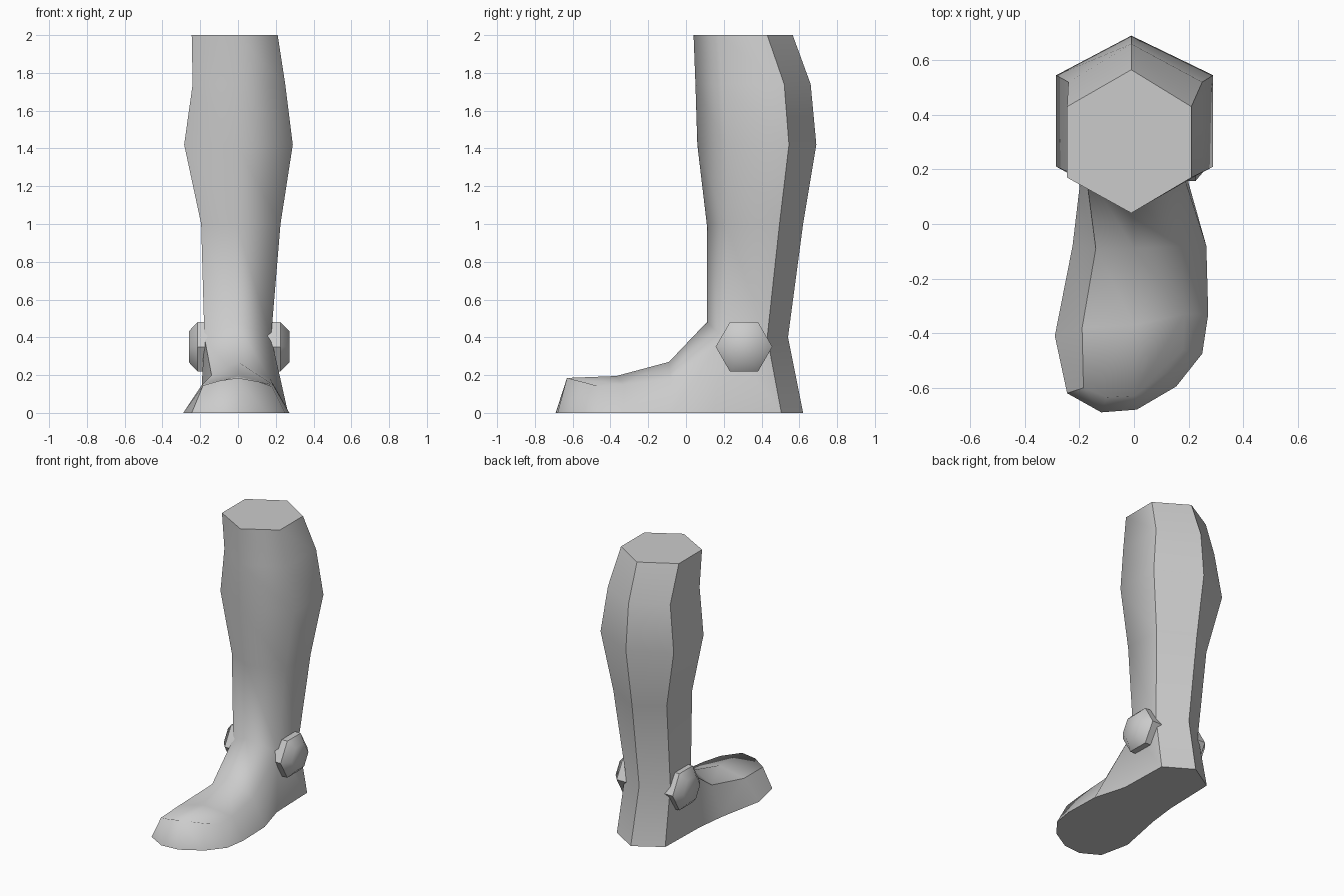
import bpy, bmesh, math
from mathutils import Vector

cube = bpy.data.objects.get("Cube")
if cube:
    bpy.data.objects.remove(cube, do_unlink=True)

mat = bpy.data.materials.new("light_grey")
mat.use_nodes = True
GREY = (0.6, 0.6, 0.6, 1)
mat.diffuse_color = GREY
mat.node_tree.nodes["Principled BSDF"].inputs["Base Color"].default_value = GREY


def finish(bm, name, sharp):
    """Smooth shade everything except the listed edges and make the object."""
    bmesh.ops.recalc_face_normals(bm, faces=bm.faces)
    for f in bm.faces:
        f.smooth = True
    for e in sharp:
        if e:
            e.smooth = False
    mesh = bpy.data.meshes.new(name)
    bm.to_mesh(mesh)
    bm.free()
    mesh.materials.append(mat)
    ob = bpy.data.objects.new(name, mesh)
    bpy.context.collection.objects.link(ob)


def chain(bm, verts):
    return [bm.edges.get(p) for p in zip(verts, verts[1:])]


# Leg and foot share one skin
bm = bmesh.new()
SOLE = 0.0


def point(x, y, z=SOLE):
    return bm.verts.new((x, y, z))


# Shin: height, right x, left x, front y, side front y, side back y, back y
levels = [
    (2.0, -0.245, 0.21, 0.04, 0.17, 0.43, 0.565),
    (1.74, -0.24, 0.25, 0.05, 0.19, 0.52, 0.66),
    (1.42, -0.285, 0.29, 0.06, 0.21, 0.545, 0.69),
    (1.0, -0.195, 0.225, 0.11, 0.21, 0.495, 0.62),
    (0.4, -0.178, 0.175, 0.11, 0.2, 0.43, 0.54),
]
rings = []
for z, xa, xb, front, sf, sb, back in levels:
    zf = 0.48 if z < 0.5 else z          # the instep starts a little higher
    rings.append([point(-0.01, front, zf), point(xb, sf, z), point(xb, sb, z),
                  point(-0.01, back, z), point(xa, sb, z), point(xa, sf, z)])
for a, b in zip(rings, rings[1:]):
    for i in range(6):
        j = (i + 1) % 6
        bm.faces.new((a[i], a[j], b[j], b[i]))
bm.faces.new(rings[0])
F, LF, LB, B, RB, RF = rings[-1]

# Heel
heel = [point(0.2, 0.15), point(0.19, 0.505), point(0, 0.62),
        point(-0.19, 0.505), point(-0.2, 0.13)]
ankle = [LF, LB, B, RB, RF]
for i in range(4):
    bm.faces.new((ankle[i], ankle[i + 1], heel[i + 1], heel[i]))

# Foot sections: sole, upper edge, instep, upper edge, sole
sections = [
    [heel[4], RF, F, LF, heel[0]],
    [point(-0.225, -0.08), point(-0.14, -0.09, 0.2), point(0, -0.09, 0.27),
     point(0.172, -0.08, 0.18), point(0.265, -0.08)],
    [point(-0.29, -0.41), point(-0.19, -0.38, 0.15), point(0, -0.37, 0.195),
     point(0.185, -0.33, 0.15), point(0.272, -0.33)],
    [point(-0.245, -0.62), point(-0.185, -0.6, 0.145), point(0, -0.63, 0.185),
     point(0.18, -0.46, 0.14), point(0.25, -0.475)],
]
for n, (a, b) in enumerate(zip(sections, sections[1:])):
    for i in range(4):
        if n == 2 and i in (1, 2):
            continue
        bm.faces.new((a[i], a[i + 1], b[i + 1], b[i]))

# Rounded toe
s2, s3 = sections[2:]
toe_a, toe_b = point(-0.1, -0.635, 0.17), point(0.11, -0.55, 0.165)
bm.faces.new((s2[1], s2[2], s3[2], toe_a, s3[1]))
bm.faces.new((s2[2], s2[3], s3[3], toe_b, s3[2]))
toe_top = [s3[1], toe_a, s3[2], toe_b, s3[3]]
toe_sole = [s3[0], point(-0.12, -0.69), point(0.01, -0.68),
            point(0.155, -0.595), s3[4]]
for i in range(4):
    bm.faces.new((toe_top[i], toe_top[i + 1], toe_sole[i + 1], toe_sole[i]))

# Sole
outline = heel + [s[0] for s in sections[1:3]] + toe_sole + \
    [sections[2][4], sections[1][4]]
bm.faces.new(outline)

# Hard edges: back ridges, inner foot crease, sole rim, top rim
sharp = chain(bm, outline + outline[:1]) + chain(bm, rings[0] + rings[0][:1])
for k, foot in ((2, heel[1]), (3, heel[2]), (4, heel[3])):
    sharp += chain(bm, [r[k] for r in rings] + [foot])
sharp += chain(bm, [r[5] for r in rings] + [s[1] for s in sections[1:]] + [s3[0]])
finish(bm, "leg_and_foot", sharp)


# Ankle knobs: six-sided discs with a softened outer face
def knob(name, side, inner, rim, outer):
    bm = bmesh.new()
    loops = []
    for x, r in ((inner, 0.15), (rim, 0.15), (outer, 0.095)):
        loops.append([bm.verts.new(Vector((side * x,
                                           0.307 + r * math.cos(i * math.pi / 3),
                                           0.35 + r * math.sin(i * math.pi / 3))))
                      for i in range(6)])
    for a, b in zip(loops, loops[1:]):
        for i in range(6):
            j = (i + 1) % 6
            bm.faces.new((a[i], a[j], b[j], b[i]))
    bm.faces.new(loops[0])
    bm.faces.new(loops[2])
    sharp = [e for i in range(6) for e in chain(bm, [l[i] for l in loops[:2]])]
    for l in loops[:2]:
        sharp += chain(bm, l + l[:1])
    finish(bm, name, sharp)


knob("left_ankle_knob", 1, 0.15, 0.225, 0.272)
knob("right_ankle_knob", -1, 0.15, 0.215, 0.26)
